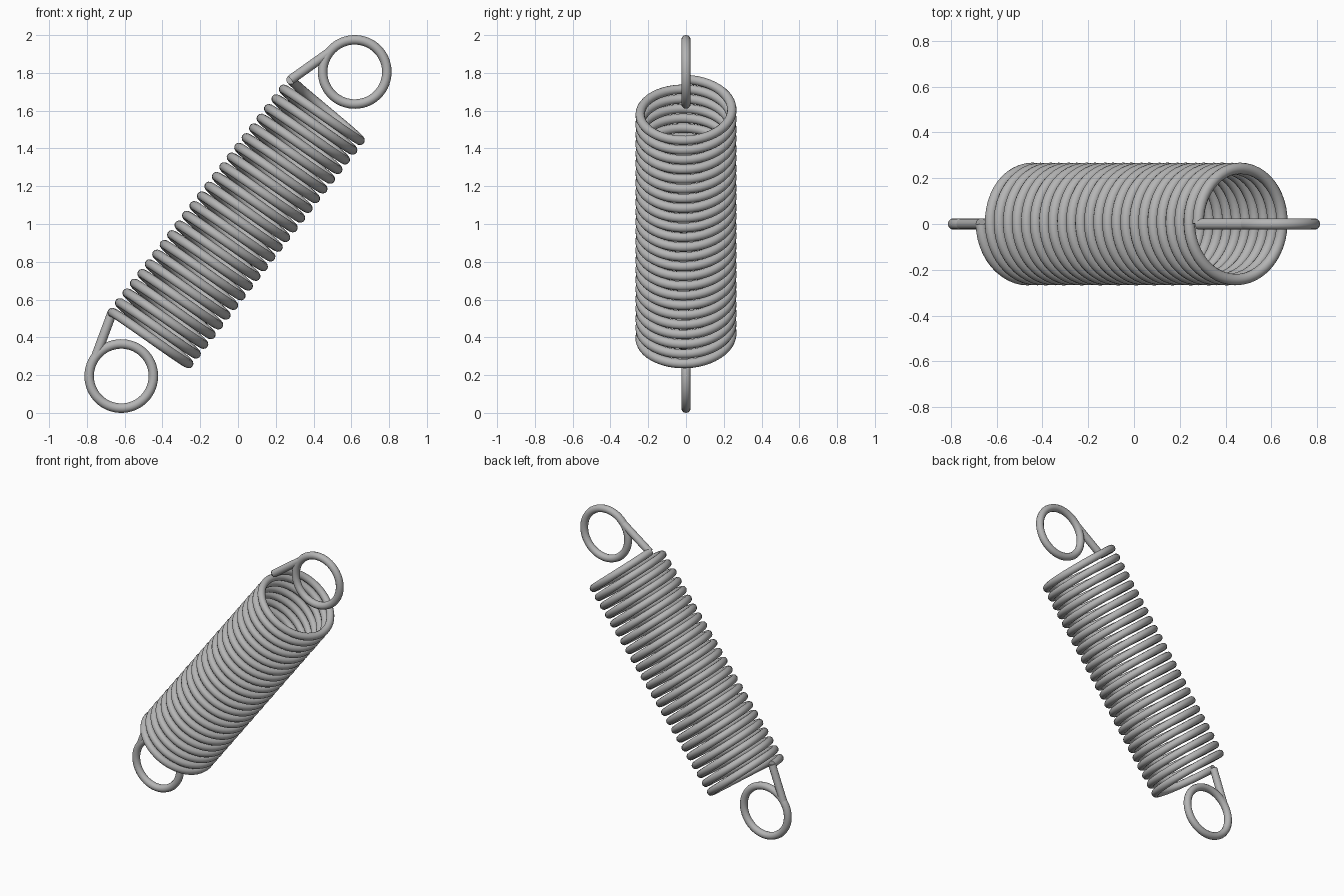
import bpy
from math import cos, sin, pi, tau
from mathutils import Vector

cube = bpy.data.objects.get("Cube")
if cube:
    bpy.data.objects.remove(cube)

# Main dimensions
WIRE = 0.025
COIL_RADIUS = 0.243
RING_RADIUS = 0.17
TURNS = 24
STEPS = 48
COIL_LENGTH = 1.555

steel = bpy.data.materials.new("grey steel")
steel.use_nodes = True
colour = (0.46, 0.46, 0.46, 1)
steel.diffuse_color = colour
steel.node_tree.nodes["Principled BSDF"].inputs["Base Color"].default_value = colour

# Tilted frame of the spring: along its axis, out to the upper left, and depth
centre = Vector((0, 0, 1))
ring_top = Vector((0.618, 0, 1.805))
axis = (ring_top - centre).normalized()
side = Vector((-axis.z, 0, axis.x))
front = Vector((0, -1, 0))


def wire(name, points, closed=False):
    """Round wire swept along a path, turned into a smooth mesh."""
    curve = bpy.data.curves.new(name, "CURVE")
    curve.dimensions = "3D"
    curve.bevel_depth = WIRE
    curve.bevel_resolution = 4
    curve.use_fill_caps = True
    spline = curve.splines.new("POLY")
    spline.points.add(len(points) - 1)
    for slot, p in zip(spline.points, points):
        slot.co = (*p, 1)
    spline.use_cyclic_u = closed
    obj = bpy.data.objects.new(name, curve)
    bpy.context.collection.objects.link(obj)
    bpy.ops.object.select_all(action="DESELECT")
    obj.select_set(True)
    bpy.context.view_layer.objects.active = obj
    bpy.ops.object.convert(target="MESH")
    obj = bpy.context.object
    obj.data.materials.clear()
    obj.data.materials.append(steel)
    bpy.ops.object.shade_smooth_by_angle(angle=pi / 4)
    return obj


# Coil body
start = centre - axis * COIL_LENGTH / 2
coil = []
for i in range(TURNS * STEPS + 1):
    a = tau * i / STEPS
    rise = axis * COIL_LENGTH * i / (TURNS * STEPS)
    coil.append(start + rise + (side * cos(a) + front * sin(a)) * COIL_RADIUS)
wire("coil", coil)

# End ring and straight leg at each end
for label, sign in (("upper", 1), ("lower", -1)):
    hub = centre + (ring_top - centre) * sign
    ring = [hub + (side * cos(tau * i / 64) + axis * sin(tau * i / 64)) * RING_RADIUS
            for i in range(64)]
    wire(label + "_ring", ring, closed=True)
    coil_end = centre + axis * sign * COIL_LENGTH / 2 + side * COIL_RADIUS
    wire(label + "_leg", [coil_end, hub + side * RING_RADIUS])
